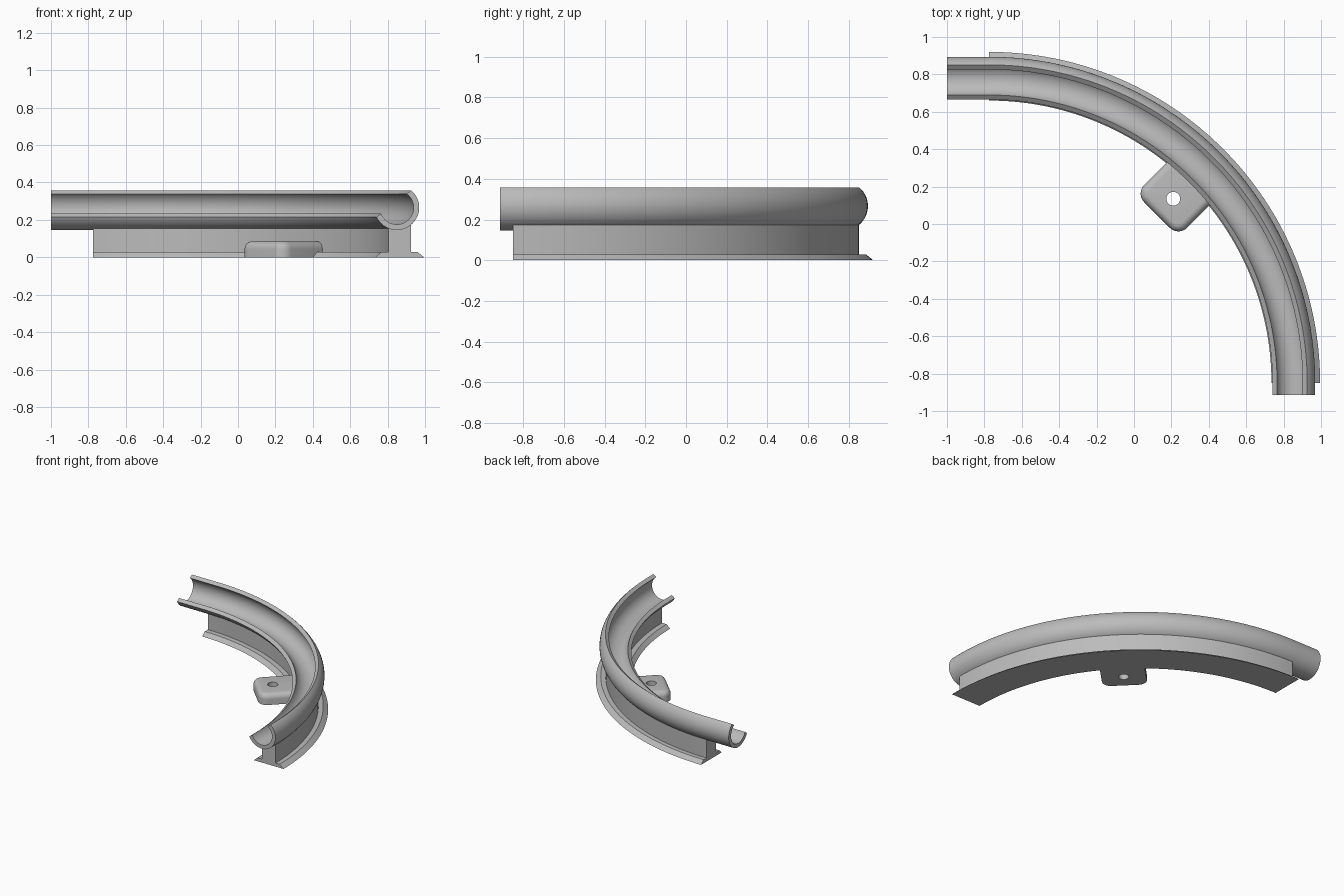
import bpy, bmesh, math
from mathutils import Matrix, Vector

cube = bpy.data.objects.get("Cube")
if cube:
    bpy.data.objects.remove(cube, do_unlink=True)

CENTRE = Vector((-0.775, -0.85, 0))   # centre of the quarter bend
STEPS = 64

grey = bpy.data.materials.new("plain_grey")
grey.use_nodes = True
grey.diffuse_color = (0.5, 0.5, 0.5, 1)
bsdf = next(n for n in grey.node_tree.nodes if n.type == 'BSDF_PRINCIPLED')
bsdf.inputs["Base Color"].default_value = (0.5, 0.5, 0.5, 1)


def make_object(name, bm):
    bmesh.ops.recalc_face_normals(bm, faces=bm.faces)
    mesh = bpy.data.meshes.new(name)
    bm.to_mesh(mesh)
    bm.free()
    mesh.materials.append(grey)
    obj = bpy.data.objects.new(name, mesh)
    bpy.context.collection.objects.link(obj)
    return obj


def activate(obj):
    bpy.ops.object.select_all(action='DESELECT')
    obj.select_set(True)
    bpy.context.view_layer.objects.active = obj


def smooth(obj):
    activate(obj)
    bpy.ops.object.shade_smooth_by_angle(angle=math.radians(30))


def sweep(name, profile, lead_in=0, lead_out=0):
    """Sweep a closed (radius, height) profile round the bend, with straight ends."""
    stations = [(i / STEPS * math.pi / 2, Vector()) for i in range(STEPS + 1)]
    if lead_in:
        stations.insert(0, (0, Vector((0, -lead_in, 0))))
    if lead_out:
        stations.append((math.pi / 2, Vector((-lead_out, 0, 0))))
    bm = bmesh.new()
    rings = []
    for a, shift in stations:
        rings.append([bm.verts.new(CENTRE + shift + Vector((r * math.cos(a), r * math.sin(a), z)))
                      for r, z in profile])
    n = len(profile)
    for p, q in zip(rings, rings[1:]):
        for j in range(n):
            k = (j + 1) % n
            bm.faces.new((p[j], p[k], q[k], q[j]))
    bm.faces.new(rings[0])
    bm.faces.new(rings[-1])
    obj = make_object(name, bm)
    smooth(obj)
    return obj


# Trough: a tube cut open by a slanted plane on its upper inner side
TUBE_R, TUBE_Z = 1.624, 0.266
CUT_DIRECTION, CUT_OFFSET = math.radians(127.6), 0.026


def tube_arc(radius, count=28):
    gap = math.acos(CUT_OFFSET / radius)
    start, span = CUT_DIRECTION + gap, 2 * (math.pi - gap)
    angles = [start + span * i / count for i in range(count + 1)]
    return [(TUBE_R + radius * math.cos(a), TUBE_Z + radius * math.sin(a)) for a in angles]


sweep("trough", tube_arc(0.12) + tube_arc(0.09)[::-1], lead_in=0.065, lead_out=0.225)

# Support: flanged foot with an upright wall meeting the trough
sweep("support_wall", [(1.51, 0), (1.54, 0.028), (1.58, 0.028), (1.58, 0.157), (1.624, 0.15),
                       (1.665, 0.156), (1.70, 0.176), (1.70, 0.028), (1.735, 0.028), (1.77, 0)])

# Mounting tab: rounded block on the inside of the bend
INNER, OUTER, HALF, HEIGHT = 1.27, 1.66, 0.162, 0.085
place = Matrix.Translation(CENTRE) @ Matrix.Rotation(math.radians(45), 4, 'Z')
bm = bmesh.new()
bmesh.ops.create_cube(bm, size=1, matrix=Matrix.Translation(((INNER + OUTER) / 2, 0, HEIGHT / 2))
                      @ Matrix.Diagonal((OUTER - INNER, 2 * HALF, HEIGHT, 1)))
upright = [e for e in bm.edges if abs(e.verts[0].co.z - e.verts[1].co.z) > 0.01]
bmesh.ops.bevel(bm, geom=upright, offset=0.065, segments=8, profile=0.5, affect='EDGES')
rim = [e for e in bm.edges if all(v.co.z > HEIGHT - 0.001 for v in e.verts)]
bmesh.ops.bevel(bm, geom=rim, offset=0.04, segments=6, profile=0.5, affect='EDGES')
bm.transform(place)
tab = make_object("mounting_tab", bm)

# Screw hole through the tab
bm = bmesh.new()
bmesh.ops.create_cone(bm, cap_ends=True, segments=32, radius1=0.037, radius2=0.037, depth=0.4,
                      matrix=place @ Matrix.Translation((1.393, 0, 0)))
cutter = make_object("hole_cutter", bm)
cutter.hide_render = True
cut = tab.modifiers.new("hole", 'BOOLEAN')
cut.operation = 'DIFFERENCE'
cut.solver = 'EXACT'
cut.object = cutter
activate(tab)
bpy.ops.object.modifier_apply(modifier="hole")
bpy.data.objects.remove(cutter, do_unlink=True)
smooth(tab)
